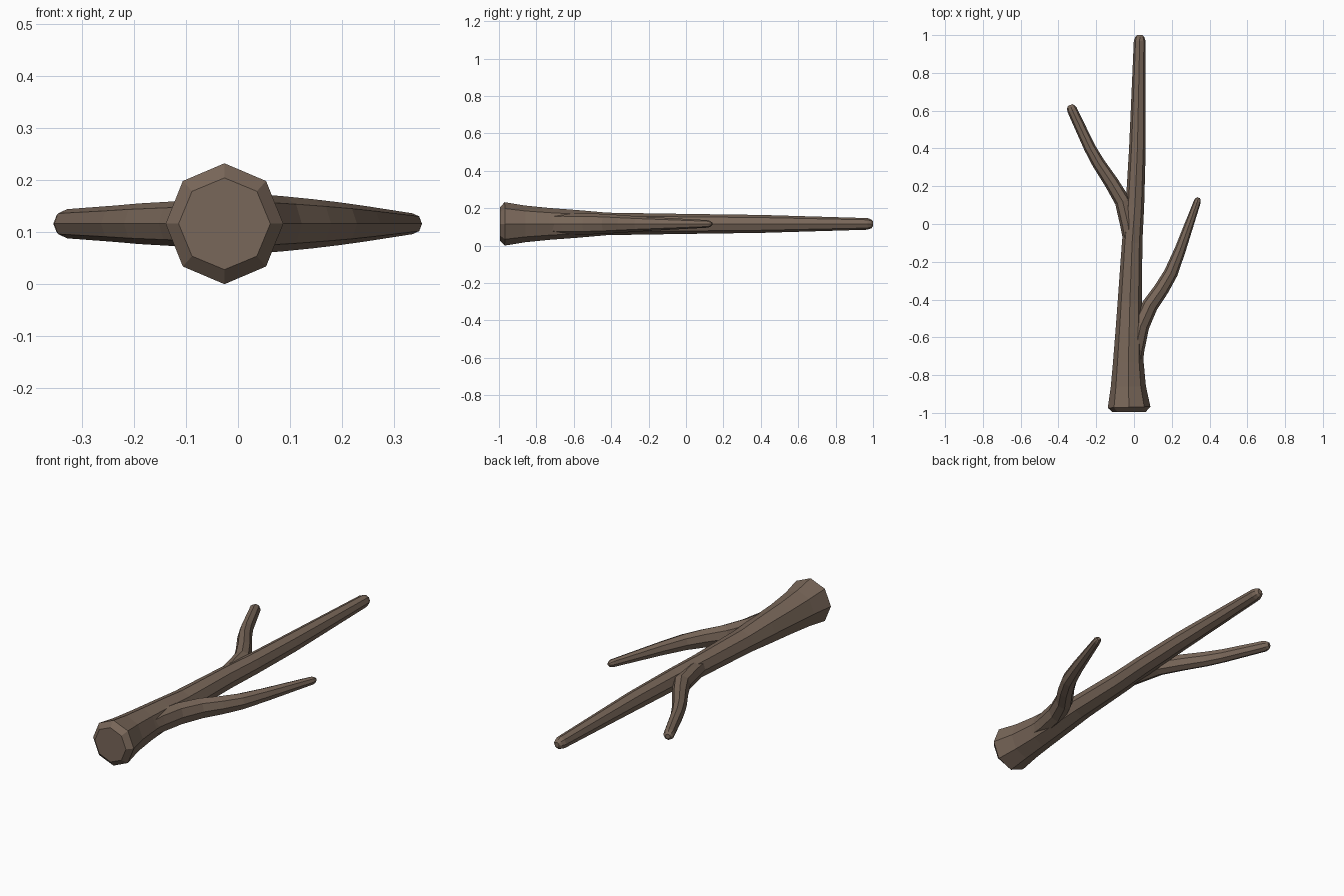
import bpy, bmesh, math
from mathutils import Vector

if "Cube" in bpy.data.objects:
    bpy.data.objects.remove(bpy.data.objects["Cube"])

Z = 0.116
SIDES = 8

bark = bpy.data.materials.new("bark")
bark.diffuse_color = (0.19, 0.135, 0.1, 1)
bark.use_nodes = True
bark.node_tree.nodes["Principled BSDF"].inputs["Base Color"].default_value = bark.diffuse_color


def limb(name, rings):
    """Octagonal tube through (x, y, half width, half height) rings, square to the path."""
    bm = bmesh.new()
    pts = [Vector((r[0], r[1], Z)) for r in rings]
    loops = []
    for i, (x, y, rw, rh) in enumerate(rings):
        tangent = (pts[min(i + 1, len(pts) - 1)] - pts[max(i - 1, 0)]).normalized()
        side = Vector((tangent.y, -tangent.x, 0))
        loops.append([bm.verts.new(pts[i] + side * rw * math.cos(a) + Vector((0, 0, rh * math.sin(a))))
                      for a in (2 * math.pi * k / SIDES for k in range(SIDES))])
    for a, b in zip(loops, loops[1:]):
        for k in range(SIDES):
            n = (k + 1) % SIDES
            bm.faces.new((a[k], a[n], b[n], b[k]))
    bm.faces.new(loops[0])
    bm.faces.new(loops[-1])
    bmesh.ops.recalc_face_normals(bm, faces=bm.faces)
    mesh = bpy.data.meshes.new(name)
    bm.to_mesh(mesh)
    bm.free()
    mesh.materials.append(bark)
    ob = bpy.data.objects.new(name, mesh)
    bpy.context.collection.objects.link(ob)
    return ob


# Main stem with flared, bevelled cut end and rounded tip
stem = limb("branch_stem", [
    (-0.026, -0.995, 0.088, 0.088), (-0.026, -0.97, 0.113, 0.116),
    (-0.03, -0.86, 0.093, 0.098), (-0.03, -0.73, 0.081, 0.085),
    (-0.026, -0.58, 0.073, 0.074), (-0.022, -0.42, 0.065, 0.060),
    (-0.01, -0.1, 0.054, 0.055), (0.005, 0.1, 0.049, 0.052),
    (0.018, 0.4, 0.044, 0.048), (0.03, 0.97, 0.031, 0.031),
    (0.031, 0.99, 0.024, 0.024), (0.031, 1.0, 0.013, 0.013)])

# Right side twig
right = limb("right_twig", [
    (-0.005, -0.78, 0.045, 0.05), (0.01, -0.66, 0.046, 0.058),
    (0.035, -0.54, 0.046, 0.057), (0.085, -0.43, 0.043, 0.053),
    (0.145, -0.345, 0.04, 0.047), (0.195, -0.26, 0.037, 0.041),
    (0.245, -0.135, 0.03, 0.034), (0.335, 0.118, 0.019, 0.020),
    (0.339, 0.131, 0.015, 0.015), (0.342, 0.139, 0.008, 0.008)])

# Left side twig
left = limb("left_twig", [
    (-0.015, -0.12, 0.035, 0.04), (-0.032, 0.0, 0.042, 0.046),
    (-0.06, 0.12, 0.042, 0.046), (-0.12, 0.22, 0.038, 0.043),
    (-0.19, 0.325, 0.034, 0.039), (-0.235, 0.405, 0.031, 0.035),
    (-0.328, 0.605, 0.027, 0.028), (-0.334, 0.62, 0.022, 0.022),
    (-0.338, 0.63, 0.012, 0.012)])

# Fuse the twigs into the stem
for twig in (right, left):
    mod = stem.modifiers.new("join_" + twig.name, 'BOOLEAN')
    mod.operation = 'UNION'
    mod.solver = 'EXACT'
    mod.object = twig
bpy.context.view_layer.objects.active = stem
stem.select_set(True)
for mod in list(stem.modifiers):
    bpy.ops.object.modifier_apply(modifier=mod.name)
for twig in (right, left):
    bpy.data.objects.remove(twig)
stem.name = "branch"
